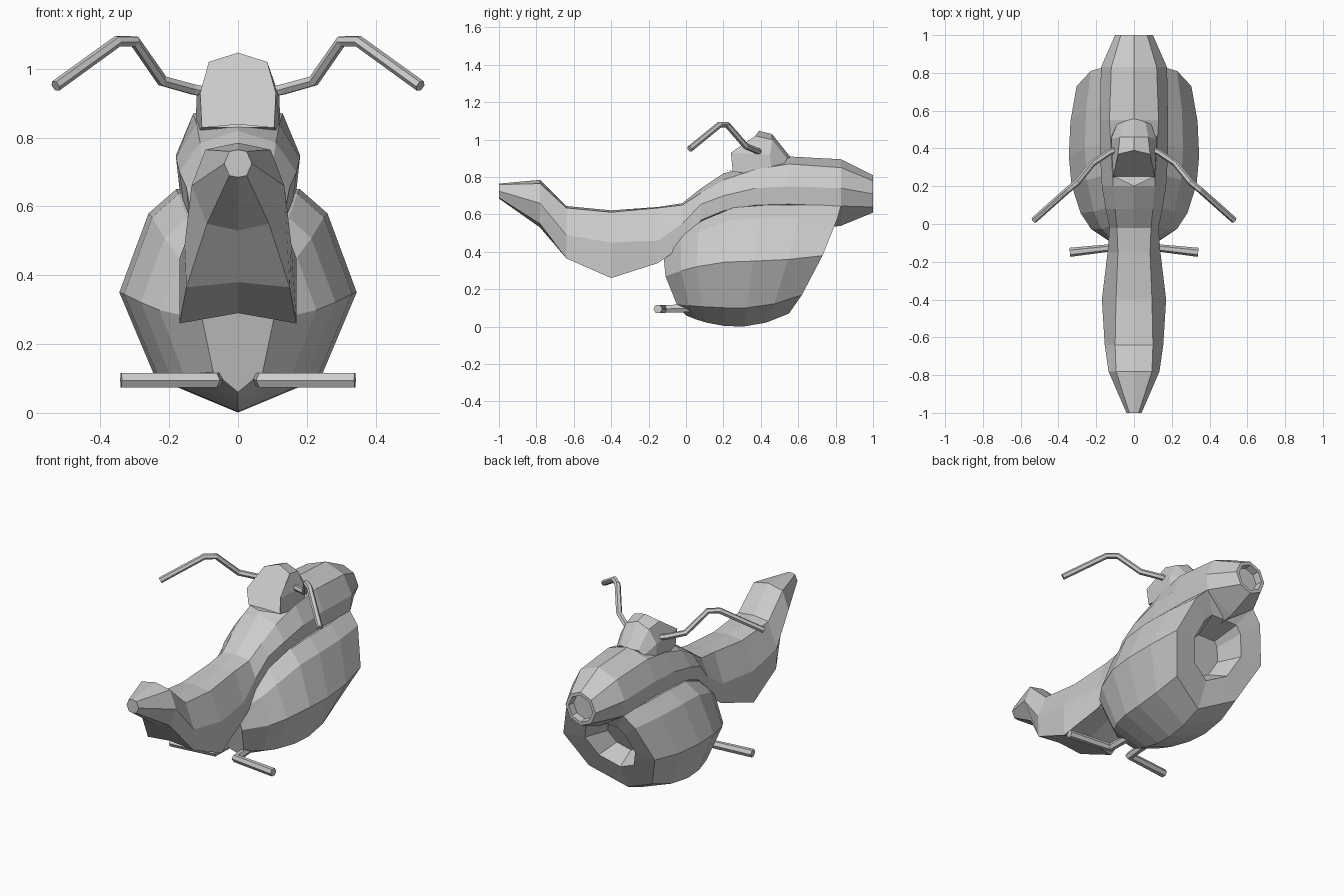
import bpy, bmesh
from mathutils import Vector

if "Cube" in bpy.data.objects:
    bpy.data.objects.remove(bpy.data.objects["Cube"])


def loft(name, half_rings):
    """Mirror each half ring (top centre to bottom centre) and skin them in order."""
    bm = bmesh.new()
    rings = []
    for half in half_rings:
        pts = [Vector(p) for p in half]
        pts += [Vector((-p.x, p.y, p.z)) for p in reversed(pts[1:-1])]
        rings.append([bm.verts.new(p) for p in pts])
    n = len(rings[0])
    for a, b in zip(rings, rings[1:]):
        for i in range(n):
            j = (i + 1) % n
            bm.faces.new((a[i], a[j], b[j], b[i]))
    bm.faces.new(rings[0])
    bm.faces.new(rings[-1])
    bmesh.ops.recalc_face_normals(bm, faces=bm.faces)
    mesh = bpy.data.meshes.new(name)
    bm.to_mesh(mesh)
    bm.free()
    obj = bpy.data.objects.new(name, mesh)
    bpy.context.collection.objects.link(obj)
    return obj


def shrink(ring, centre, scale, dy=0.0):
    c = Vector(centre)
    return [c + (Vector(p) - c) * scale + Vector((0, dy, 0)) for p in ring]


def rod(name, points, radius):
    """Six-sided bent rod on both sides."""
    for side, s in (("left", -1), ("right", 1)):
        curve = bpy.data.curves.new(f"{name}_{side}", 'CURVE')
        curve.dimensions = '3D'
        curve.bevel_depth = radius
        curve.bevel_resolution = 1
        curve.use_fill_caps = True
        sp = curve.splines.new('POLY')
        sp.points.add(len(points) - 1)
        for p, (x, y, z) in zip(sp.points, points):
            p.co = (s * x, y, z, 1)
        sp.use_smooth = False
        obj = bpy.data.objects.new(f"{name}_{side}", curve)
        bpy.context.collection.objects.link(obj)
        bpy.ops.object.select_all(action='DESELECT')
        obj.select_set(True)
        bpy.context.view_layer.objects.active = obj
        bpy.ops.object.convert(target='MESH')


# Long body with saddle and nose: y, top z, edge x z, side x z, lower x z, belly z
stations = [
    (-1.00, .765, .025, .76, .04, .725, .025, .69, .685),
    (-.78, .785, .095, .765, .135, .66, .09, .55, .53),
    (-.64, .645, .10, .635, .155, .49, .15, .365, .38),
    (-.40, .622, .095, .612, .17, .45, .17, .26, .29),
    (-.15, .64, .085, .635, .14, .46, .13, .34, .36),
    (-.02, .66, .09, .65, .13, .55, .13, .43, .43),
    (.08, .74, .10, .715, .15, .655, .14, .57, .50),
    (.20, .82, .11, .785, .17, .70, .16, .62, .50),
    (.37, .865, .12, .84, .18, .74, .17, .65, .50),
    (.55, .91, .13, .87, .18, .75, .17, .655, .50),
    (.83, .895, .12, .85, .175, .74, .165, .645, .54),
    (1.00, .81, .07, .78, .10, .71, .07, .64, .61),
]
rings = [[(0, y, zt), (xa, y, za), (xb, y, zb), (xc, y, zc), (0, y, zd)]
         for y, zt, xa, za, xb, zb, xc, zc, zd in stations]
tip = rings[-1]
rings += [shrink(tip, (0, 1, .71), .8), shrink(tip, (0, 1, .71), .75, -.04)]
loft("body", rings)

# Engine shell: each row is max x, front y, rear y, and z at front, middle, rear
rows = [
    (0, -.09, .83, .42, .65, .65),
    (.18, -.10, .83, .42, .65, .65),
    (.26, -.12, .81, .38, .58, .58),
    (.345, -.11, .73, .27, .35, .38),
    (.24, -.05, .62, .12, .10, .17),
    (0, 0, .55, .06, 0, .07),
]
widths = [(0, .3), (.1, .66), (.2, .82), (.38, .96), (.56, 1), (.78, .975), (1, .88)]
rings = []
for t, w in widths:
    k = (2 * t - 1) ** 2
    rings.append([(x * w, y0 + (y1 - y0) * t, zm + ((z0 if t < .5 else z1) - zm) * k)
                  for x, y0, y1, z0, zm, z1 in rows])
# Rear exhaust recess
rear, centre = rings[-1], (0, .71, .40)
rings += [shrink(rear, centre, .55), shrink(rear, centre, .36, -.13)]
loft("engine_shell", rings)

# Instrument pod
loft("instrument_pod", [
    [(0, .39, 1.047), (.085, .37, 1.02), (.11, .24, .93), (.105, .25, .83), (0, .20, .84)],
    [(0, .46, 1.03), (.075, .46, 1.0), (.12, .45, .92), (.125, .46, .80), (0, .46, .80)],
    [(0, .56, .905), (.06, .54, .90), (.09, .53, .875), (.10, .50, .80), (0, .50, .80)],
])

# Handlebars and foot pegs
rod("handlebar", [(.08, .40, .93), (.13, .38, .94), (.22, .32, .965),
                  (.30, .22, 1.08), (.35, .18, 1.08), (.53, .02, .95)], .017)
rod("foot_peg", [(.06, .06, .10), (.07, -.12, .095), (.34, -.15, .095)], .024)
